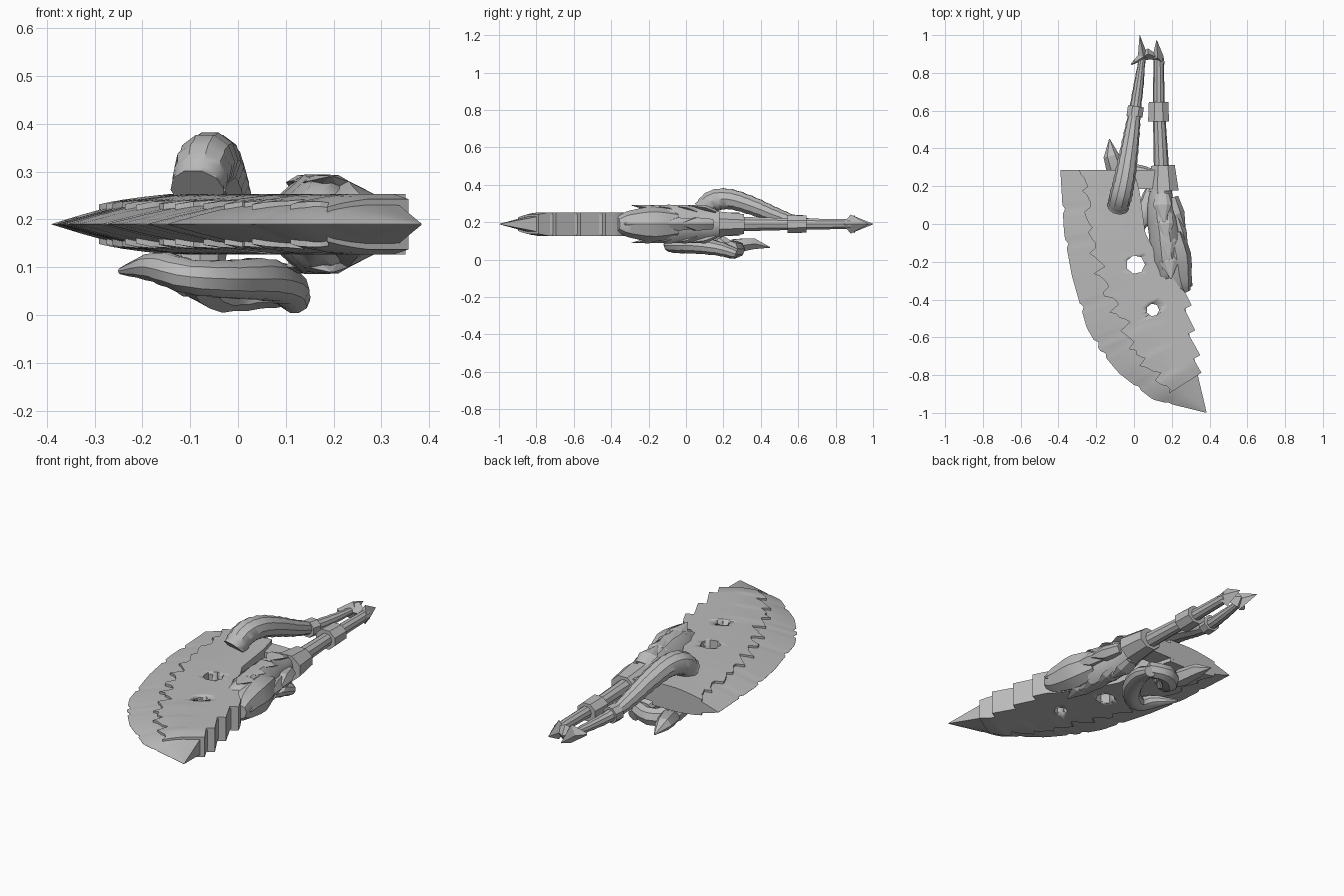
import bpy, bmesh, math, random
from mathutils import Vector

if "Cube" in bpy.data.objects:
    bpy.data.objects.remove(bpy.data.objects["Cube"])

random.seed(4)
MID = 0.19
steel = bpy.data.materials.new("grey steel")
steel.diffuse_color = (0.5, 0.5, 0.5, 1)
steel.use_nodes = True
steel.node_tree.nodes["Principled BSDF"].inputs["Base Color"].default_value = steel.diffuse_color


def finish(name, bm, angle=30):
    bmesh.ops.remove_doubles(bm, verts=bm.verts, dist=0.0002)
    bmesh.ops.recalc_face_normals(bm, faces=bm.faces)
    me = bpy.data.meshes.new(name)
    bm.to_mesh(me)
    bm.free()
    me.materials.append(steel)
    me.shade_smooth()
    me.set_sharp_from_angle(angle=math.radians(angle))
    ob = bpy.data.objects.new(name, me)
    bpy.context.collection.objects.link(ob)
    return ob


def along(pts, t):
    """Point at fraction t of a polyline's length."""
    pts = [Vector(p) for p in pts]
    lens = [(b - a).length for a, b in zip(pts, pts[1:])]
    d = t * sum(lens)
    for a, b, l in zip(pts, pts[1:], lens):
        if d <= l + 1e-9:
            return a.lerp(b, d / l)
        d -= l
    return pts[-1]


def catmull(path, steps):
    p = [Vector(q) for q in path]
    p = [2 * p[0] - p[1]] + p + [2 * p[-1] - p[-2]]
    out = []
    for i in range(1, len(p) - 2):
        a, b, c, d = p[i - 1:i + 3]
        for s in range(steps):
            t = s / steps
            out.append(0.5 * (2 * b + (c - a) * t + (2 * a - 5 * b + 4 * c - d) * t * t
                              + (3 * b - a - 3 * c + d) * t ** 3))
    return out + [p[-2]]


def tube(name, path, sides=10, squash=1.0, steps=1, bump=0.0, angle=35, turn=0.0):
    """Loft round sections along (x, y, z, radius) points."""
    pts = catmull(path, steps) if steps > 1 else [Vector(q) for q in path]
    bm = bmesh.new()
    rings = []
    for i, q in enumerate(pts):
        tan = (pts[min(i + 1, len(pts) - 1)].xyz - pts[max(i - 1, 0)].xyz).normalized()
        side = tan.cross(Vector((0, 0, 1))).normalized()
        up = side.cross(tan)
        r = max(q.w, 0.001) * (1 + (bump if i % 2 else -bump))
        rings.append([bm.verts.new(q.xyz + side * r * math.cos(a) + up * r * squash * math.sin(a))
                      for a in (turn + 2 * math.pi * k / sides for k in range(sides))])
    for a, b in zip(rings, rings[1:]):
        for k in range(sides):
            bm.faces.new((a[k], a[k - 1], b[k - 1], b[k]))
    bm.faces.new(rings[0])
    bm.faces.new(rings[-1][::-1])
    return finish(name, bm, angle)


# Blade: cutting edge and spine outlines
EDGE = [(-.39, .285), (-.37, -.05), (-.33, -.27), (-.25, -.55), (-.18, -.67),
        (-.08, -.79), (.1, -.93), (.385, -1)]
SPINE = [(.0, .285), (.03, .17), (.06, -.05), (.13, -.18), (.26, -.36),
         (.29, -.57), (.34, -.81), (.385, -1)]


def half_thick(f, t):
    h = 0.036 * f / 0.3 if f < 0.3 else 0.036 + 0.016 * min(1, (f - 0.3) / 0.3)
    return h * min(1, (1 - t) * 5)


def lofted_blade(name, n, t_end, start, lift, edge_shift, spine_shift):
    """Closed shell between the edge and the spine, mirrored about the mid plane."""
    bm = bmesh.new()
    m = 6
    grids = {1: [], -1: []}
    for i in range(n + 1):
        t = t_end * i / n
        e, s = along(EDGE, t), along(SPINE, t)
        e = e.lerp(s, edge_shift(i))
        s = s + Vector((spine_shift(i, t), 0))
        f0 = start(i)
        for sg in grids:
            row = []
            for j in range(m + 1):
                f = f0 + (1 - f0) * j / m
                p = e.lerp(s, f)
                row.append(bm.verts.new((p.x, p.y, MID + sg * (half_thick(f, t) + lift))))
            grids[sg].append(row)
    for g in grids.values():
        for i in range(n):
            for j in range(m):
                bm.faces.new((g[i][j], g[i + 1][j], g[i + 1][j + 1], g[i][j + 1]))
    a, b = grids[1], grids[-1]
    for i in range(n):
        for j in (0, m):
            bm.faces.new((a[i][j], a[i + 1][j], b[i + 1][j], b[i][j]))
    for i in (0, n):
        for j in range(m):
            bm.faces.new((a[i][j], a[i][j + 1], b[i][j + 1], b[i][j]))
    return finish(name, bm, 20)


NICKS = (9, 17, 32, 41, 44, 55, 63)
blade = lofted_blade("blade", 72, 0.997, lambda i: 0, 0.0005,
                     lambda i: 0.03 if i in NICKS else 0, lambda i, t: 0)
# Jagged raised plate over the blade, with a barbed back
teeth = [0.27 + 0.1 * (i % 5) / 4 + random.uniform(-.03, .03) for i in range(61)]
plate = lofted_blade("jagged_plate", 60, 0.84, lambda i: teeth[i], 0.011, lambda i: 0,
                     lambda i, t: 0.04 * (i % 7) / 6 - 0.005 if t > 0.5 else 0)

# Round holes through blade and plate
for n, (x, y, r) in enumerate([(.008, -.215, .05), (.1, -.455, .034)]):
    cut = tube("hole_cutter_%d" % n, [(x, y - .0001, -.1, r), (x, y, .5, r)], 7)
    cut.hide_render = True
    cut.hide_viewport = True
    cut.display_type = 'WIRE'
    for ob in (blade, plate):
        mod = ob.modifiers.new("hole", 'BOOLEAN')
        mod.object = cut
        mod.operation = 'DIFFERENCE'


def box_bar(name, p, q, ra, rb, squash, sides=4):
    return tube(name, [(*p, ra), (*q, rb)], sides, squash, turn=math.pi / sides)


# Link between blade and handle
box_bar("link_bar", (-.03, .235, MID), (.12, .235, MID), .072, .072, .85)

# Main handle rod and its collars
tube("handle_rod", [(.15, .12, MID, .042), (.145, .3, MID, .04), (.132, .6, MID, .032),
                    (.13, .88, MID, .027)], 10)
box_bar("large_collar", (.157, .175, MID), (.153, .31, MID), .086, .068, .85, 8)
box_bar("small_collar", (.13, .542, MID), (.13, .645, MID), .06, .056, .88, 8)

# Flared sleeve gripping the blade
tube("sleeve", [(.145, .19, MID, .055), (.14, .08, MID, .073), (.16, -.04, MID, .084),
                (.17, -.14, MID, .085), (.175, -.24, MID, .075), (.14, -.31, MID, .035)],
     10, 1.25, 2, .02)
tube("sleeve_claw", [(.2, -.05, MID, .06), (.225, -.17, MID, .078), (.24, -.27, MID, .066),
                     (.255, -.33, MID, .052), (.27, -.365, MID, .03)], 8, 1.2, 2)
# Overlapping scales on both faces of the sleeve, and side fins
for k in range(4):
    y, x = .1 - .1 * k, .15 + .012 * k
    for sg in (1, -1):
        tube("sleeve_scale", [(x, y + .06, MID + sg * .065, .035),
                              (x, y, MID + sg * .088, .05),
                              (x + .01, y - .09, MID + sg * .1, .004)], 6, .35, angle=15)
    tube("side_fin", [(x + .05, y + .04, MID, .035), (x + .075, y - .05, MID, .045),
                      (x + .12, y - .13, MID, .004)], 6, .9, angle=15)

# Upper horn arching over the blade, with its rod and collar
tube("upper_horn", [(.045, .89, MID, .017), (.025, .74, MID, .026), (.005, .6, .2, .032),
                    (-.012, .48, .237, .042), (-.03, .36, .285, .05), (-.05, .24, .322, .056),
                    (-.07, .15, .315, .06), (-.085, .09, .262, .056)], 10, 1, 5, .035)
box_bar("horn_collar", (.003, .57, .2), (.01, .622, .198), .046, .046, .95, 8)

# Lower horns curling under the blade
tube("lower_horn", [(.12, .27, .03, .032), (.1, .17, .06, .045), (.05, .05, .075, .05),
                    (-.02, -.04, .075, .046), (-.1, -.08, .08, .042),
                    (-.17, -.04, .1, .036), (-.245, .05, .092, .008)], 10, .9, 4, .03)
tube("lower_cross_horn", [(.11, .24, .06, .04), (.02, .27, .055, .045), (-.05, .22, .06, .05),
                          (-.1, .13, .11, .05)], 8, 1, 3, .03)
tube("lower_thorn", [(-.05, .17, .055, .03), (-.09, .27, .075, .052), (-.12, .36, .085, .042),
                     (-.13, .45, .065, .002)], 6, .8, angle=25)
tube("lower_mount", [(-.08, .15, .15, .06), (-.08, .14, .09, .05)], 8)

# Pommel: faceted spikes joining both rods
for tip_a, mid, tip_b, r in [((-.015, .845), (.05, .885), (.03, 1.0), .03),
                             ((.16, .845), (.125, .88), (.12, .975), .032),
                             ((-.005, .86), (.075, .9), (.16, .87), .03)]:
    tube("pommel_spike", [(*tip_a, MID, .004), (*mid, MID, r), (*tip_b, MID, .001)], 4, 1.6, angle=10)
